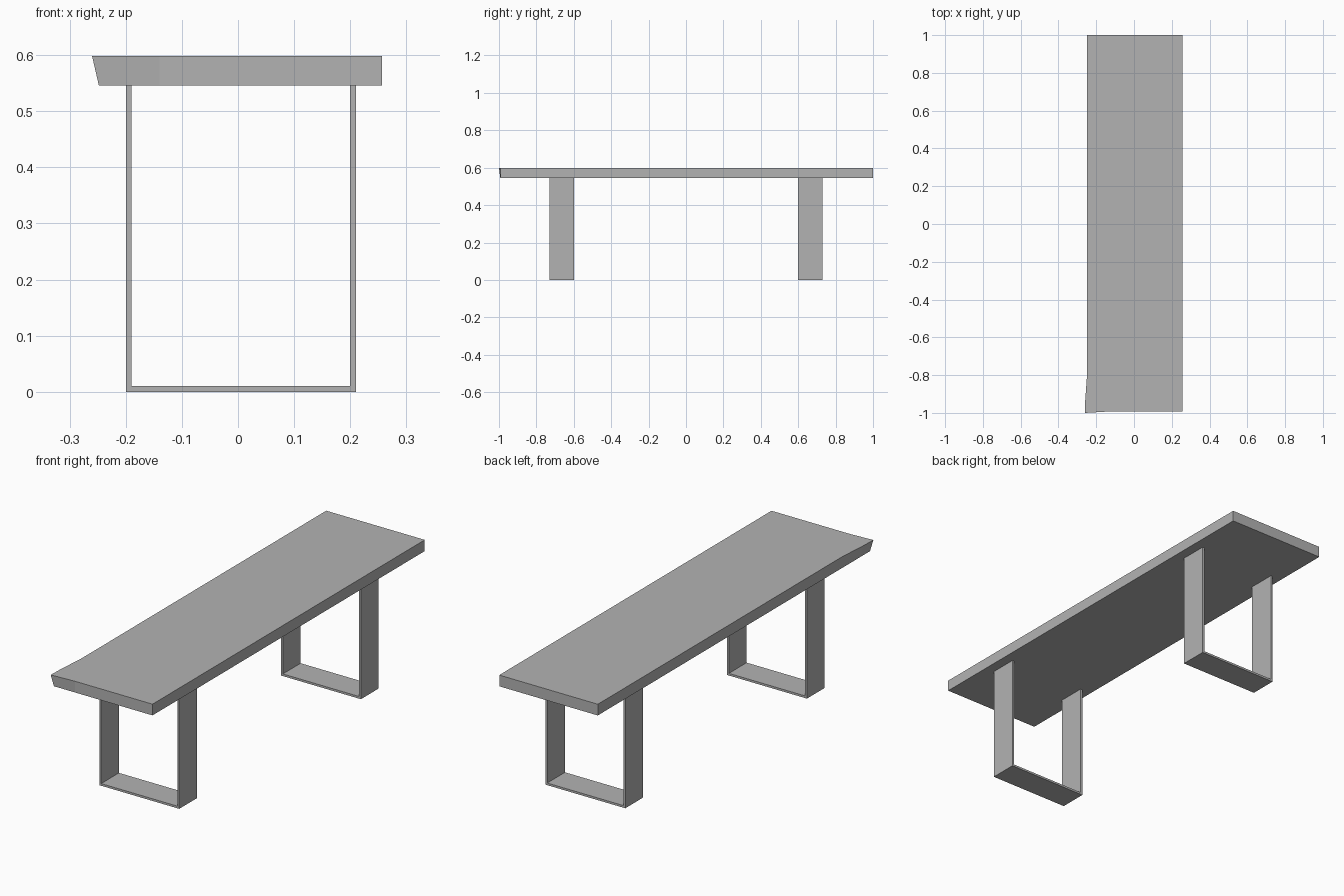
import bpy
import bmesh

cube = bpy.data.objects.get("Cube")
if cube:
    bpy.data.objects.remove(cube, do_unlink=True)

GREY = (0.45, 0.45, 0.45, 1.0)
grey = bpy.data.materials.new("plain grey")
grey.use_nodes = True
grey.diffuse_color = GREY
grey.node_tree.nodes["Principled BSDF"].inputs["Base Color"].default_value = GREY


def prism(name, lower, upper):
    """Solid joining two matching outlines of 3D points."""
    bm = bmesh.new()
    a = [bm.verts.new(p) for p in lower]
    b = [bm.verts.new(p) for p in upper]
    bm.faces.new(a)
    bm.faces.new(b)
    for i in range(len(a)):
        j = (i + 1) % len(a)
        bm.faces.new((a[i], a[j], b[j], b[i]))
    bmesh.ops.recalc_face_normals(bm, faces=bm.faces)
    mesh = bpy.data.meshes.new(name)
    bm.to_mesh(mesh)
    bm.free()
    mesh.materials.append(grey)
    obj = bpy.data.objects.new(name, mesh)
    bpy.context.collection.objects.link(obj)


# Bench top: straight underside, upper rim flared at one front corner
BOTTOM, TOP = 0.546, 0.598
under = [(0.257, -0.993), (0.257, 1), (-0.248, 1), (-0.248, -0.79),
         (-0.248, -0.86), (-0.248, -0.93), (-0.248, -0.993), (-0.14, -0.993)]
rim = list(under)
rim[4:7] = [(-0.253, -0.86), (-0.258, -0.93), (-0.26, -1)]
prism("bench_top", [(x, y, BOTTOM) for x, y in under],
      [(x, y, TOP) for x, y in rim])

# Legs: flat metal strips bent into a U
LEFT, RIGHT, THICK = 0.21, -0.2, 0.01
band = [(RIGHT, 0), (LEFT, 0), (LEFT, BOTTOM), (LEFT - THICK, BOTTOM),
        (LEFT - THICK, THICK), (RIGHT + THICK, THICK),
        (RIGHT + THICK, BOTTOM), (RIGHT, BOTTOM)]
for name, y0, y1 in (("front_leg", -0.73, -0.6), ("back_leg", 0.6, 0.73)):
    prism(name, [(x, y0, z) for x, z in band], [(x, y1, z) for x, z in band])
